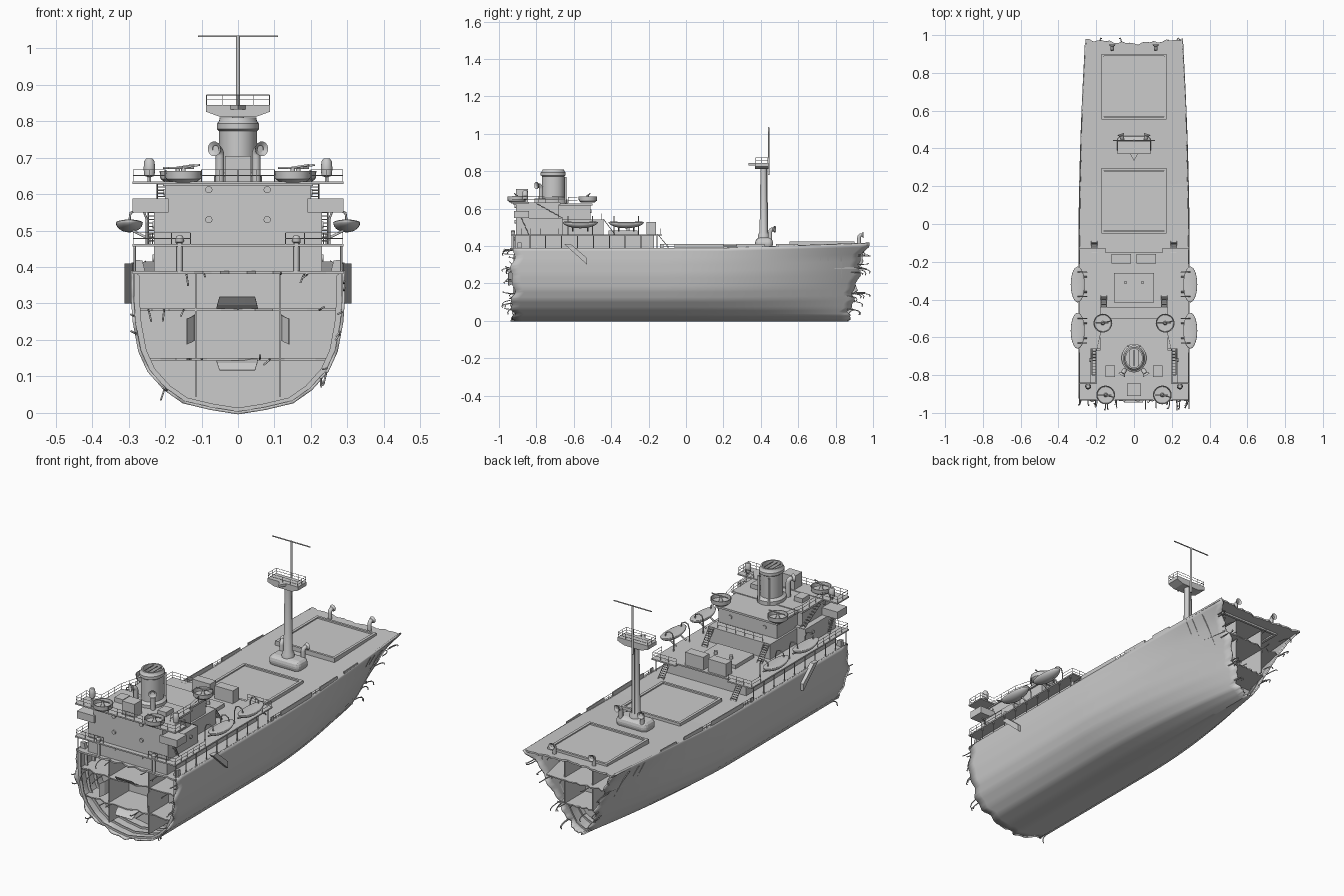
import bpy, bmesh, math, random
from mathutils import Vector

if "Cube" in bpy.data.objects:
    bpy.data.objects.remove(bpy.data.objects["Cube"])
random.seed(4)
SIDES = (-1, 1)

def mesh(name, verts, faces, smooth=0, solid=0):
    me = bpy.data.meshes.new(name)
    me.from_pydata([tuple(v) for v in verts], [], faces)
    bm = bmesh.new(); bm.from_mesh(me)
    bmesh.ops.remove_doubles(bm, verts=bm.verts, dist=1e-5)
    bmesh.ops.recalc_face_normals(bm, faces=bm.faces)
    bm.to_mesh(me); bm.free()
    ob = bpy.data.objects.new(name, me)
    bpy.context.collection.objects.link(ob)
    if solid:
        m = ob.modifiers.new("thickness", 'SOLIDIFY'); m.thickness = solid; m.offset = 0
    if smooth:
        bpy.ops.object.select_all(action='DESELECT')
        ob.select_set(True); bpy.context.view_layer.objects.active = ob
        bpy.ops.object.shade_smooth_by_angle(angle=math.radians(smooth))
    return ob

def loft(name, rows, closed=False, **kw):
    n = len(rows[0]); f = []
    for i in range(len(rows) - 1):
        for j in range(n if closed else n - 1):
            k = (j + 1) % n
            f.append((i*n + j, i*n + k, (i+1)*n + k, (i+1)*n + j))
    return mesh(name, [v for r in rows for v in r], f, **kw)

def prism(name, pts, a, b, axis):
    """Extrude a 2D outline from a to b along axis 0=x, 1=y, 2=z."""
    def p3(p, d):
        v = list(p); v.insert(axis, d); return v
    n = len(pts)
    f = [tuple(range(n)), tuple(range(n, 2*n))] + [(i, (i+1) % n, n + (i+1) % n, n + i) for i in range(n)]
    return mesh(name, [p3(p, a) for p in pts] + [p3(p, b) for p in pts], f)

def box(name, x0, x1, y0, y1, z0, z1, bevel=0):
    ob = prism(name, [(x0, y0), (x1, y0), (x1, y1), (x0, y1)], z0, z1, 2)
    if bevel:
        m = ob.modifiers.new("bevel", 'BEVEL'); m.width = bevel; m.segments = 3
    return ob

def lathe(name, prof, loc, seg=24, sy=1):
    rows = [[(loc[0] + r*math.cos(2*math.pi*j/seg), loc[1] + sy*r*math.sin(2*math.pi*j/seg), loc[2] + z)
             for j in range(seg)] for r, z in prof]
    return loft(name, rows, True, smooth=35)

def tubes(name, paths, r):
    cu = bpy.data.curves.new(name, 'CURVE'); cu.dimensions = '3D'
    cu.bevel_depth = r; cu.bevel_resolution = 1 if r < .008 else 3; cu.use_fill_caps = True
    for p in paths:
        s = cu.splines.new('POLY'); s.points.add(len(p) - 1)
        for q, v in zip(s.points, p): q.co = (*v, 1)
    ob = bpy.data.objects.new(name, cu)
    bpy.context.collection.objects.link(ob)
    return ob

def rail(name, pts, h=.032, step=.05):
    pts = [Vector(p) for p in pts]; up = Vector((0, 0, h))
    paths = [[p + up for p in pts], [p + up*.5 for p in pts]]
    for a, b in zip(pts, pts[1:]):
        n = max(1, round((b - a).length / step))
        paths += [[a.lerp(b, i/n), a.lerp(b, i/n) + up] for i in range(n + 1)]
    tubes(name, paths, .0011)

def ladder(name, a, b, side, n=9):
    a, b, s = Vector(a), Vector(b), Vector(side)
    tubes(name, [[a - s, b - s], [a + s, b + s]] + [[a.lerp(b, i/n) - s, a.lerp(b, i/n) + s] for i in range(n + 1)], .002)

def cowl(name, x, y, z, h, r, d):
    """Ventilator: stem bending into a flared mouth facing direction d."""
    d = Vector((d[0], d[1], 0)).normalized(); o = Vector((x, y, z + h - 2*r))
    path = [Vector((x, y, z))] + [o + d*1.5*r*(1 - math.cos(t)) + Vector((0, 0, 1.5*r*math.sin(t)))
                                  for t in [i*math.pi/8 for i in range(5)]]
    tubes(name + "_stem", [path], r)
    s, c = Vector((-d.y, d.x, 0)), path[-1]
    loft(name + "_mouth", [[c + d*k*r + q*r*(s*math.cos(a) + Vector((0, 0, math.sin(a)))) for a in
         [i*math.pi/7 for i in range(14)]] for k, q in ((0, .9), (.5, 1.5), (1, 1.7), (.4, .8))], True, smooth=40)

# Hull shape: midship and bow half-breadths blended along y
ZS = [.39, .32, .25, .17, .115, .065, .03, .012, 0]
MID = [.29, .29, .285, .27, .245, .2, .15, .075, 0]
BOW = [.257, .2, .155, .105, .075, .05, .033, .016, 0]
def at(tab, k):
    i = min(int(k), len(tab) - 2); return tab[i] + (tab[i+1] - tab[i])*(k - i)
def half(y, k):
    f = min(1, max(0, (y + .1)/1.05))**1.8
    return at(MID, k)*(1 - f) + at(BOW, k)*f
def kz(z):
    for i in range(8):
        if z >= ZS[i+1]: return i + (ZS[i] - z)/(ZS[i] - ZS[i+1])
def sheer(y): return .025*max(0, (y - .2)/.75)
def jag(t): return .010*math.sin(2.3*t) + .007*math.sin(5.1*t + 1)
def y_aft(t): return -.927 + jag(t)
def y_bow(z, t): return .865 + .09*z/.39 + jag(t*1.3 + 2) + max(0, z - .35)*.5

ks = [i/4 for i in range(33)]
ring = [(-1, k) for k in ks] + [(1, k) for k in reversed(ks[:-1])]
rows = []
for i in range(41):
    row = []
    for s, k in ring:
        z, t = at(ZS, k), k + (s > 0)*3
        if k > 7: t = k + (8 - k)*(s > 0)*3
        y = y_aft(t) + (y_bow(z, t) - y_aft(t))*i/40
        row.append((s*half(y, k), y, z + sheer(y)*z/.39))
    rows.append(row)
loft("hull_shell", rows, smooth=30, solid=.008)

# Weather deck with torn ends
rows = []
for i in range(31):
    row = []
    for j in range(25):
        u = j/12 - 1
        ya, yb = -.932 + jag(j*.8)*.7, .955 + .022*abs(u) + jag(j)*.5
        y = ya + (yb - ya)*i/30
        row.append((u*half(y, 0), y, .385 + sheer(y)))
    rows.append(row)
loft("main_deck", rows, solid=.009)

# Interior: frames, bulkheads, decks at both broken ends
def section(y, sc=1): return [(s*half(y, k)*sc, y, .2 + (at(ZS, k) - .2)*sc) for s, k in ring]
for y in (-.915, -.86, -.80, .76, .83):
    loft("hull_frame", [section(y, .985), section(y, .93)], solid=.006)
for y in (-.74, .72):
    mesh("transverse_bulkhead", section(y, .99), [tuple(range(len(ring)))], solid=.006)
for z in (.283, .147):
    for end in (0, 1):
        rows = []
        for i in range(7):
            row = []
            for j in range(13):
                ya, yb = (-.74, -.905 + jag(j*1.1 + z*9)) if not end else (.72, y_bow(z, j) - .02)
                y = ya + (yb - ya)*i/6
                row.append(((j/6 - 1)*half(y, kz(z))*.985, y, z))
            rows.append(row)
        loft("inner_deck", rows, solid=.006)
for s in SIDES:
    box("long_bulkhead_aft", s*.115 - .003, s*.115 + .003, -.905, -.74, .045, .383)
    box("long_bulkhead_fore", s*.08 - .003, s*.08 + .003, .72, .89, .15, .39)
    loft("torn_side_plate", [[(s*.118, -.9, z), (s*.125, -.93, z - .005), (s*.14, -.95, z - .012)] for z in (.2, .27)], solid=.003)
for z, dz in ((.283, .035), (.147, -.03)):
    loft("torn_deck_plate", [[(x, -.895, z), (x*.95, -.925, z + dz*.4), (x*.85, -.945, z + dz)] for x in (-.06, -.02, .02, .055)], solid=.003)

# Torn bars curling out of the broken ends
for end in SIDES:
    paths = []
    for i in range(26):
        s, k = random.choice(SIDES), random.uniform(0, 5.5)
        z = at(ZS, k)
        y0 = y_aft(k) + .03 if end < 0 else y_bow(z, k) - .03
        q = 1 if i % 2 else random.uniform(.2, .9)
        if q < 1: z = random.choice((.147, .283, .38))
        x = s*half(y0, kz(z))*q
        L = min(random.uniform(.05, .09), (.985 - abs(y0)))
        dz, dx = random.uniform(-.035, .012), random.uniform(-.02, .02)
        paths.append([(x + dx*t*t, y0 + end*L*math.sin(t*1.9)/1., z + dz*t*t) for t in (0, .3, .55, .8, 1)])
    tubes("torn_bars", paths, .0026)

# Bulwarks with gaps
for s in SIDES:
    for a, b in ((-.14, -.12), (-.06, .2), (.27, .42), (.48, .6)):
        ys = [a + (b - a)*i/6 for i in range(7)]
        loft("bulwark", [[(s*half(y, 0), y, z + sheer(y)*(z < .4)) for y in ys] for z in (.385, .412)], solid=.005)
    rail("gap_rail", [(s*.288, -.12, .388), (s*.288, -.06, .388)], .022, .02)
    rail("gap_rail", [(s*.286, .2, .388), (s*.285, .27, .388)], .022, .03)

# Cargo hatches
for y0, y1 in ((.56, .895), (-.045, .29)):
    z = .387 + sheer((y0 + y1)/2)
    box("hatch_cover", -.16, .16, y0 + .01, y1 - .01, z, z + .014)
    for s in SIDES:
        box("hatch_coaming", s*.165 - .007, s*.165 + .007, y0, y1, z - .01, z + .02)
    for y in (y0, y1):
        box("hatch_coaming", -.172, .172, y - .006, y + .006, z - .01, z + .02)

# Deckhouse tiers
box("lower_house", -.23, .23, -.915, -.17, .388, .457)
box("boat_deck", -.29, .29, -.935, -.15, .456, .463)
box("middle_house", -.23, .23, -.91, -.66, .462, .55)
box("middle_house_fore", -.18, .18, -.67, -.44, .462, .542)
box("upper_house", -.2, .2, -.91, -.68, .54, .628)
box("upper_house_fore", -.17, .17, -.69, -.51, .54, .622)
box("bridge_roof", -.205, .205, -.925, -.67, .622, .632)
box("roof_fore", -.18, .18, -.68, -.5, .618, .628)
box("roof_wings", -.29, .29, -.935, -.84, .628, .635)
box("aft_locker", -.036, .036, -.91, -.845, .635, .705)
box("roof_locker", -.15, -.1, -.81, -.75, .63, .655)
box("roof_locker", .1, .15, -.81, -.75, .63, .655)
box("skylight", -.105, .105, -.415, -.26, .462, .482)
for x in (-.12, .012):
    box("deck_locker", x, x + .105, -.21, -.16, .462, .53)
for s in SIDES:
    box("bridge_wing", min(s*.19, s*.29), max(s*.19, s*.29), -.92, -.84, .55, .588)
    box("boat_deck_wing", min(s*.15, s*.29), max(s*.15, s*.29), -.155, -.128, .456, .463)
    tubes("deck_posts", [[(s*.283, y, .386), (s*.283, y, .458)] for y in [-.92 + .085*i for i in range(10)]], .003)
    prism("corner_bracket", [(s*.255, .388), (s*.283, .388), (s*.283, .42), (s*.262, .418)], -.9, -.88, 1)
    rail("boat_deck_rail", [(s*.13, -.93, .462), (s*.287, -.93, .462), (s*.287, -.68, .462)])
    rail("fore_deck_rail", [(s*.287, -.21, .462), (s*.287, -.135, .462), (s*.15, -.135, .462)])
    rail("roof_rail", [(s*.2, -.93, .635), (s*.287, -.93, .635), (s*.287, -.845, .635), (s*.2, -.845, .635), (s*.2, -.68, .632), (s*.178, -.58, .628)])
    ladder("wing_ladder", (s*.235, -.84, .462), (s*.235, -.88, .55), (.011, 0, 0))
    ladder("side_stair", (s*.21, -.66, .55), (s*.21, -.8, .628), (.012, 0, 0))
    ladder("fore_stair", (s*.16, -.38, .462), (s*.16, -.44, .542), (.015, 0, 0))
    ladder("deck_stair", (s*.21, -.09, .388), (s*.21, -.15, .462), (.016, 0, 0))
    # Boarding stair hung on the hull
    prism("boarding_stair", [(-.65, .41), (-.615, .41), (-.528, .335), (-.528, .3)], s*.288, s*.311, 0)
    # Signal lamps, vents on the aft wall
    lathe("signal_lamp", [(0, 0), (.005, 0), (.005, .012), (.014, .015), (.016, .035), (.014, .055), (.009, .062), (0, .063)], (s*.243, -.86, .635), 14)
    tubes("aft_vent", [[(s*.16, -.925, .386), (s*.16, -.925, .47)]], .008)
    lathe("aft_vent_head", [(0, -.012), (.011, -.006), (.012, .004), (.006, .012), (0, .013)], (s*.16, -.925, .474), 12)
    # Gun tubs
    for x, y in ((.15, -.905), (.165, -.525)):
        lathe("gun_tub", [(0, 0), (.035, 0), (.048, .01), (.05, .032), (.046, .032), (.044, .012), (0, .01)], (s*x, y, .632), 20)
        lathe("gun_pedestal", [(.012, 0), (.006, .02), (.006, .034), (0, .034)], (s*x, y, .64), 10)
        d = -1 if y < -.8 else 1
        tubes("gun", [[(s*x - .012, y, .671), (s*x + .045, y + d*.012, .68)], [(s*x - .04, y, .672), (s*x + .03, y, .672)]], .003)
    # Lifeboats with davits
    for y in (-.565, -.32):
        bm = bmesh.new(); bmesh.ops.create_uvsphere(bm, u_segments=28, v_segments=14, radius=1)
        for v in bm.verts:
            z = v.co.z
            v.co = Vector((s*.298 + v.co.x*.037, y + v.co.y*.095,
                           .522 + (z*.28 if z > 0 else z)*.027 + .006*v.co.y**2))
        me = bpy.data.meshes.new("lifeboat"); bm.to_mesh(me); bm.free()
        ob = bpy.data.objects.new("lifeboat", me); bpy.context.collection.objects.link(ob)
        for p in me.polygons: p.use_smooth = True
        tubes("davits", [[(s*.25, y + e, .462), (s*.25, y + e, .53), (s*.258, y + e, .552), (s*.275, y + e, .558),
                          (s*.295, y + e, .548), (s*.298, y + e, .525)] for e in (-.065, .065)], .0032)
        tubes("boat_chocks", [[(s*.25, y + e, .48), (s*.29, y + e, .5)] for e in (-.04, .04)], .004)
    # Portholes: aft wall, sides
    tubes("portholes", [[(s*.08, -.905, z), (s*.08, -.918, z)] for z in (.44, .53, .612)] +
          [[(s*.225, y, .425), (s*.235, y, .425)] for y in (-.85, -.7, -.55, -.4, -.25)] +
          [[(s*.225, y, .515), (s*.235, y, .515)] for y in (-.86, -.72)] +
          [[(s*.195, -.86, .605), (s*.204, -.86, .605)], [(s*.1, -.515, .585), (s*.1, -.505, .585)]], .01)
    # Cowl ventilators
    cowl("funnel_vent", s*.05, -.775, .63, .1, .012, (s*.6, -1))
    cowl("mast_vent", s*.062, .45, .41, .085, .011, (s*.3, 1))
    cowl("bow_vent", s*.115, .925, .405, .06, .01, (0, 1))
rail("aft_rail", [(-.1, -.93, .635), (.1, -.93, .635)])
rail("locker_rail", [(-.13, -.45, .542), (.13, -.45, .542)])
tubes("skylight_vents", [[(x, -.31, .48), (x, -.31, .5)] for x in (-.045, .045)], .009)

# Funnel
lathe("funnel", [(.066, 0), (.066, .02), (.052, .03), (.052, .145), (.058, .15), (.058, .165), (.052, .172), (.05, .182), (.043, .182), (.043, .13), (0, .13)],
      (0, -.71, .628), 32, 1.15)
tubes("funnel_grating", [[(x, -.71 - .043, .803), (x, -.71 + .043, .803)] for x in (-.022, 0, .022)], .002)
for s in SIDES:
    tubes("steam_pipe", [[(s*.03, -.645, .63), (s*.03, -.645, .77)]], .006)

# Mast, platform and yard
box("mast_house", -.09, .09, .37, .465, .385, .445, .025)
lathe("lower_mast", [(.032, 0), (.03, .03), (.022, .045), (.017, .39), (0, .39)], (0, .415, .43), 18)
prism("crosstree_platform", [(-.088, .845), (-.088, .826), (-.05, .812), (.05, .812), (.088, .826), (.088, .845)], .37, .44, 1)
prism("platform_nose", [(-.02, .37), (0, .335), (.02, .37)], .832, .845, 2)
rail("platform_rail", [(-.086, .372, .845), (.086, .372, .845), (.086, .438, .845), (-.086, .438, .845), (-.086, .372, .845)], .027, .04)
tubes("topmast", [[(0, .442, .78), (0, .442, 1.035)]], .0055)
tubes("yard", [[(-.11, .442, 1.033), (.11, .442, 1.033)]], .003)
tubes("mast_ladder", [[(x, .438, .445), (x, .438, .82)] for x in (-.008, .008)], .0018)

# Turn all tubes into meshes
bpy.ops.object.select_all(action='DESELECT')
curves = [o for o in bpy.data.objects if o.type == 'CURVE']
for o in curves: o.select_set(True)
bpy.context.view_layer.objects.active = curves[0]
bpy.ops.object.convert(target='MESH')
